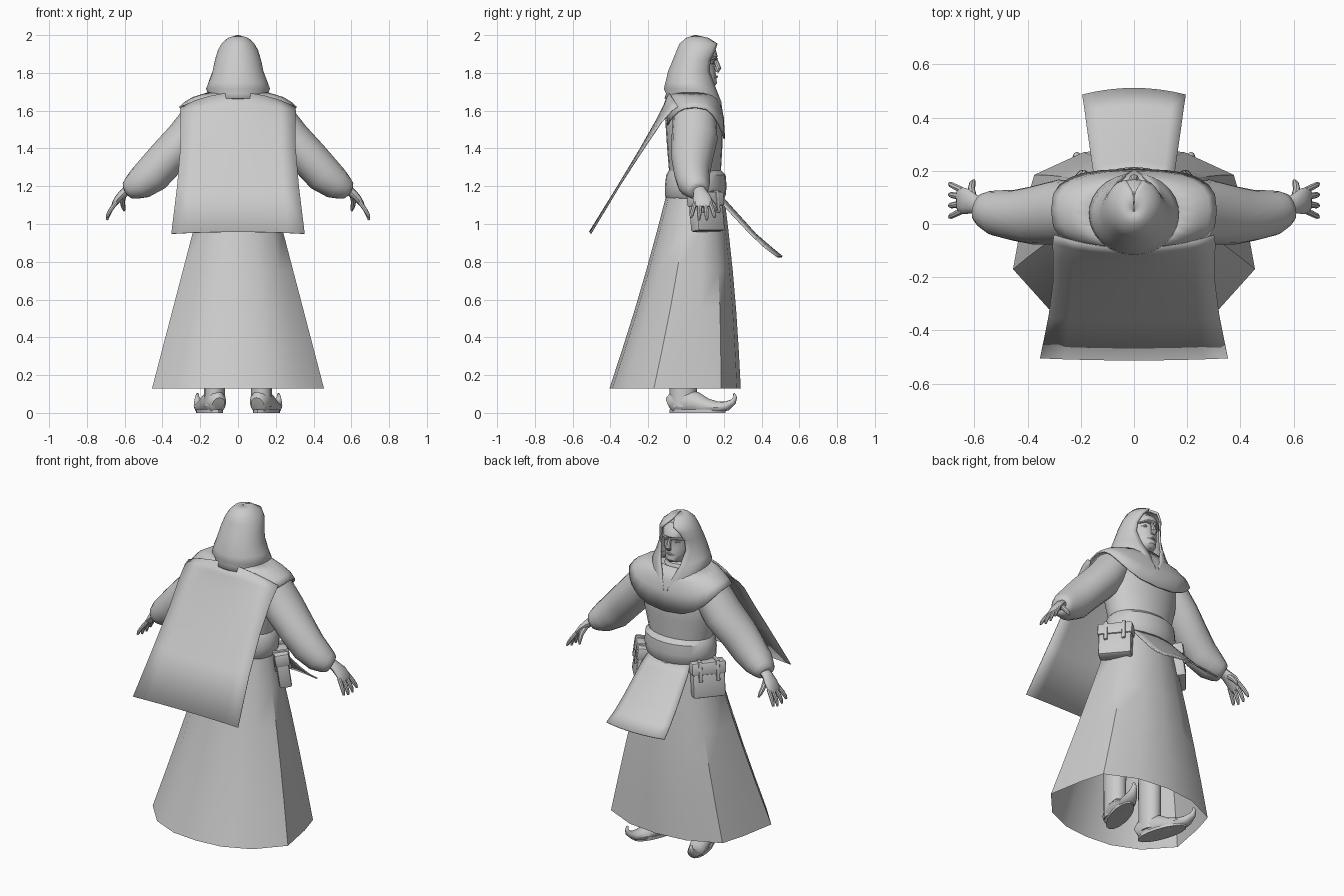
import bpy, bmesh
from math import sin, cos, pi, radians
from mathutils import Vector, Matrix

if "Cube" in bpy.data.objects:
    bpy.data.objects.remove(bpy.data.objects["Cube"], do_unlink=True)

GREY = (0.6, 0.6, 0.6, 1)
cloth = bpy.data.materials.new("plain_grey")
cloth.use_nodes = True
cloth.diffuse_color = GREY
cloth.node_tree.nodes["Principled BSDF"].inputs["Base Color"].default_value = GREY


def finish(name, bm, mirror=False, angle=38, thick=0, fix=True):
    if fix:
        bmesh.ops.recalc_face_normals(bm, faces=bm.faces)
    me = bpy.data.meshes.new(name)
    bm.to_mesh(me)
    bm.free()
    me.materials.append(cloth)
    me.shade_smooth()
    me.set_sharp_from_angle(angle=radians(angle))
    ob = bpy.data.objects.new(name, me)
    bpy.context.collection.objects.link(ob)
    if thick:
        m = ob.modifiers.new("thickness", "SOLIDIFY")
        m.thickness, m.offset = thick, -1
    if mirror:
        ob.modifiers.new("other_side", "MIRROR").use_clip = False
    return ob


def loft(name, rings, closed=True, cap=False, **kw):
    """Skin a list of point rings, lowest first."""
    bm = bmesh.new()
    rows = [[bm.verts.new(p) for p in r] for r in rings]
    n = len(rows[0])
    for a, b in zip(rows, rows[1:]):
        for j in range(n if closed else n - 1):
            k = (j + 1) % n
            bm.faces.new((a[j], a[k], b[k], b[j]))
    if cap:
        bm.faces.new(rows[0][::-1])
        bm.faces.new(rows[-1])
    return finish(name, bm, fix=cap, **kw)


def ring(z, rx, back, front, gap=None, dip=0, back_dip=0, n=24, p=1.0):
    """Horizontal oval; gap opens it at the face, dips lower front and back."""
    pts, g = [], radians(gap or 0)
    for i in range(n):
        t = 2 * pi * i / n if gap is None else g + (2 * pi - 2 * g) * i / (n - 1)
        s, c = sin(t), cos(t)
        sx, cy = [(abs(v) ** p) * (1 if v > 0 else -1) for v in (s, c)]
        drop = (dip if c > 0 else back_dip) * c * c
        pts.append((-rx * sx, (front + back) / 2 + (front - back) / 2 * cy, z - drop))
    return pts


def tube(name, path, side, n=12, floor=False, move=None, **kw):
    """Sections (x, y, z, depth radius, radius along side) along a path."""
    pts, rings = [Vector(s[:3]) for s in path], []
    for i, s in enumerate(path):
        d = (pts[min(i + 1, len(pts) - 1)] - pts[max(i - 1, 0)]).normalized()
        u = (side - d * side.dot(d)).normalized()
        w = d.cross(u)
        r = [pts[i] + w * cos(2 * pi * k / n) * s[3] + u * sin(2 * pi * k / n) * s[4]
             for k in range(n)]
        if floor:
            for v in r:
                v.z = max(v.z, 0)
        rings.append([move @ v for v in r] if move else r)
    return loft(name, rings, cap=True, **kw)


def sheet(name, rows, n=8, **kw):
    """Hanging cloth; rows are (z, y, half width, edge drop, edge push)."""
    us = [-1 + 2 * i / n for i in range(n + 1)]
    return loft(name, [[(w * u, y + push * u * u, z - drop * u * u) for u in us]
                       for z, y, w, drop, push in rows], closed=False, **kw)


X, Y = Vector((1, 0, 0)), Vector((0, 1, 0))

# Skirt: faceted hem narrowing to an oval waist
hem = [(0, .29), (-.19, .27), (-.375, .185), (-.415, .05), (-.455, -.17),
       (-.32, -.32), (-.16, -.39), (0, -.405)]
hem += [(-x, y) for x, y in hem[-2:0:-1]]
waist = ring(1.17, .188, -.1, .2, n=len(hem))
skirt = []
for i in range(6):
    f = i / 5
    skirt.append([(h[0] + (w[0] - h[0]) * f,
                   h[1] + (w[1] - h[1]) * f + .012 * sin(pi * f),
                   .13 + 1.04 * f) for h, w in zip(hem, waist)])
loft("skirt", skirt)

# Torso, sash and shoulder mantle
loft("torso", [ring(1.15, .18, -.09, .18), ring(1.28, .195, -.09, .185),
               ring(1.4, .225, -.1, .192), ring(1.55, .25, -.11, .195),
               ring(1.64, .2, -.09, .16)], cap=True)
loft("sash", [ring(1.13, .19, -.1, .195), ring(1.15, .21, -.112, .21),
              ring(1.2, .215, -.112, .215), ring(1.26, .21, -.105, .21),
              ring(1.285, .19, -.09, .185)], cap=True)
loft("shoulder_mantle", [
    ring(1.62, .312, -.105, .207, dip=.17, back_dip=.1, p=.7),
    ring(1.645, .285, -.1, .2, dip=.08, back_dip=.05, p=.75),
    ring(1.672, .24, -.095, .185, dip=.04, p=.85),
    ring(1.7, .15, -.08, .15)], thick=.008)

# Back cape and front cloth
sheet("back_cape", [(1.695, -.09, .3, .075, .05), (1.63, -.115, .305, .03, .045),
                    (1.55, -.155, .304, .01, .03), (1.4, -.24, .305, 0, .02),
                    (1.2, -.36, .322, 0, .01), (.957, -.51, .353, .01, .008)], thick=.004)
sheet("front_cloth", [(1.15, .19, .14, 0, -.03), (1.1, .235, .155, 0, -.03),
                      (.95, .37, .175, 0, -.025), (.885, .445, .185, .005, -.025),
                      (.83, .512, .195, 0, -.025)], thick=.008)

# Hood, open at the face, with draped collar
loft("hood", [ring(*r, n=26) for r in (
    (1.665, .165, -.115, .2, 3, .1), (1.69, .158, -.107, .195, 6, .1),
    (1.715, .17, -.118, .19, 12, .07), (1.75, .157, -.11, .17, 26, .03),
    (1.81, .135, -.095, .155, 40), (1.87, .122, -.07, .16, 42),
    (1.92, .107, -.05, .178, 36), (1.955, .087, -.035, .173, 20),
    (1.985, .055, 0, .12, 4), (2.0, .005, .045, .055, 0))],
    closed=False, thick=.012, angle=50)

# Head and neck
loft("head", [ring(*r, n=20) for r in (
    (1.6, .06, -.02, .1), (1.715, .055, -.02, .1), (1.727, .04, 0, .15),
    (1.745, .058, -.01, .164), (1.775, .07, -.03, .16), (1.81, .08, -.035, .156),
    (1.85, .084, -.04, .15), (1.872, .086, -.04, .156), (1.887, .086, -.04, .168),
    (1.92, .08, -.03, .158), (1.95, .055, 0, .12))], cap=True)
tube("nose", [(0, .152, 1.88, .008, .008), (0, .163, 1.85, .013, .011),
              (0, .172, 1.824, .015, .018), (0, .162, 1.805, .01, .014)], X, n=8)
tube("mouth", [(-.03, .147, 1.775, .004, .004), (0, .161, 1.78, .007, .009),
               (.03, .147, 1.775, .004, .004)], Y, n=8)
tube("brows", [(.012, .16, 1.873, .007, .01), (.04, .151, 1.88, .008, .011),
               (.07, .122, 1.87, .006, .008)], Y, n=8, mirror=True)
tube("eyes", [(.02, .142, 1.853, .003, .003), (.036, .139, 1.855, .009, .01),
              (.054, .126, 1.852, .003, .003)], Y, n=8, mirror=True)
loft("neck_collar", [ring(1.67, .085, -.03, .13), ring(1.69, .092, -.035, .138),
                     ring(1.71, .085, -.03, .128), ring(1.715, .07, -.02, .11)], cap=True)

# Full sleeves gathered at the wrist
tube("sleeves", [(.2, .045, 1.56, .1, .115), (.28, .045, 1.45, .105, .122),
                 (.38, .032, 1.345, .102, .11), (.455, .033, 1.262, .1, .095),
                 (.52, .042, 1.213, .085, .086), (.562, .056, 1.19, .064, .07),
                 (.582, .062, 1.178, .05, .055), (.587, .064, 1.175, .035, .038)],
     Y, n=16, mirror=True, angle=60)

# Hands
tube("palms", [(.565, .066, 1.19, .028, .032), (.6, .075, 1.168, .024, .036),
               (.63, .085, 1.14, .02, .048), (.655, .09, 1.105, .015, .05),
               (.662, .09, 1.092, .009, .044)], Y, mirror=True)
for i, y in enumerate((.05, .076, .102, .127)):
    spread = (y - .088) * .35
    reach = .012 if i in (1, 2) else 0
    tube(f"finger_{i + 1}", [
        (.645, y, 1.115, .012, .012), (.674, y + spread, 1.075, .011, .012),
        (.688, y + spread * 1.5, 1.05 - reach / 2, .01, .011),
        (.694, y + spread * 1.8, 1.033 - reach, .006, .006)], Y, n=8, mirror=True)
tube("thumbs", [(.605, .095, 1.155, .016, .016), (.612, .13, 1.12, .014, .014),
                (.608, .152, 1.092, .012, .012), (.602, .163, 1.07, .006, .006)],
     X, n=8, mirror=True)


# Hip pouches: bag, lid and two straps, turned to face outward
def pouch_part(name, size, at, bevel):
    bm = bmesh.new()
    place = (Matrix.Translation((.222, .108, 1.06)) @ Matrix.Rotation(radians(-50), 4, "Z")
             @ Matrix.Rotation(radians(8), 4, "X") @ Matrix.Translation(at))
    bmesh.ops.create_cube(bm, size=1, matrix=Matrix.Diagonal((*size, 1)))
    bmesh.ops.bevel(bm, geom=bm.edges[:], offset=bevel, segments=2, profile=.5,
                    affect="EDGES")
    bm.transform(place)
    finish(name, bm, mirror=True)


pouch_part("pouch_bags", (.185, .07, .19), (0, 0, -.005), .012)
pouch_part("pouch_lids", (.197, .084, .075), (0, .002, .07), .012)
for i, x in enumerate((-.05, .05)):
    pouch_part(f"pouch_straps_{i + 1}", (.02, .092, .12), (x, .002, .055), .004)

# Legs and curled-toe shoes, splayed outward
tube("legs", [(.125, -.015, z, r, r * .78) for z, r in
              ((.03, .07), (.1, .072), (.14, .072), (.4, .075), (.75, .08))],
     X, mirror=True)
splay = (Matrix.Translation((.125, -.02, 0)) @ Matrix.Rotation(radians(-18), 4, "Z")
         @ Matrix.Translation((0, .02, 0)))
tube("shoes", [(0, -.09, .045, .04, .035), (0, -.07, .055, .06, .05),
               (0, .0, .06, .065, .055), (0, .06, .05, .06, .055),
               (0, .12, .034, .042, .054), (0, .18, .028, .032, .047),
               (0, .23, .037, .025, .034), (0, .265, .06, .016, .02),
               (0, .275, .085, .01, .012), (0, .268, .103, .005, .006)],
     X, floor=True, move=splay, mirror=True)
tube("shoe_soles", [(0, 0, z, 1, 1) for z in (0, .018)], X, n=16, mirror=True,
     move=splay @ Matrix.Translation((0, .065, 0)) @ Matrix.Diagonal((.056, .155, 1, 1)))
